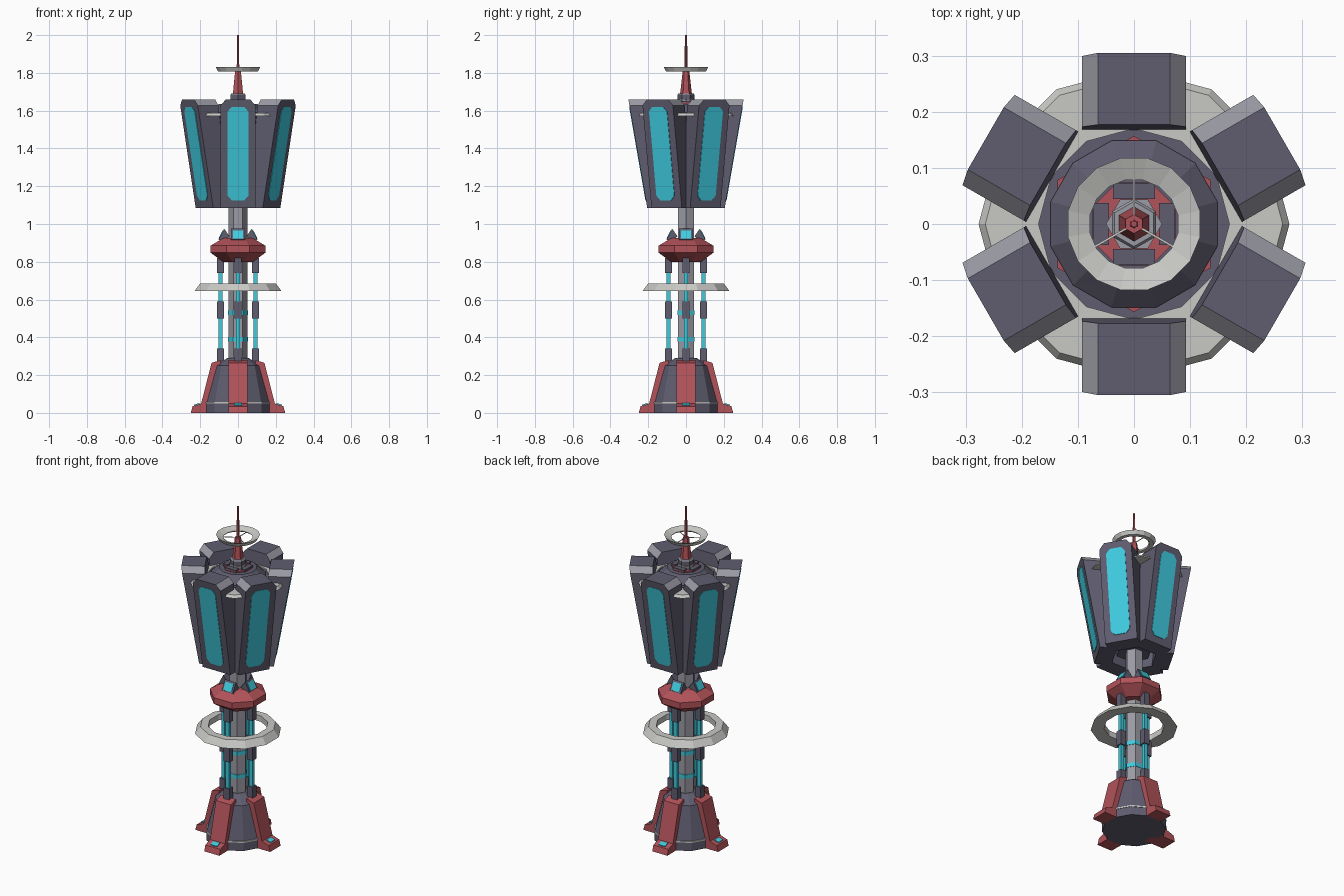
import bpy, math
from mathutils import Matrix, Vector

if "Cube" in bpy.data.objects:
    bpy.data.objects.remove(bpy.data.objects["Cube"])


def mat(name, col):
    m = bpy.data.materials.new(name)
    m.diffuse_color = (*col, 1)
    m.use_nodes = True
    m.node_tree.nodes["Principled BSDF"].inputs["Base Color"].default_value = m.diffuse_color
    return m


DARK = mat("dark slate", (0.115, 0.11, 0.16))
RED = mat("dull red", (0.44, 0.085, 0.1))
CYAN = mat("cyan glow", (0.05, 0.6, 0.74))
LIGHT = mat("pale grey", (0.58, 0.58, 0.56))
GREY = mat("mid grey", (0.33, 0.33, 0.38))


def make(name, verts, faces, *mats):
    me = bpy.data.meshes.new(name)
    me.from_pydata(verts, [], faces)
    for m in mats:
        me.materials.append(m)
    ob = bpy.data.objects.new(name, me)
    bpy.context.collection.objects.link(ob)
    return ob


def lathe(name, prof, n, m, flat=True, closed=False):
    """Turn an (r, z) profile into an n-sided solid, flats or corners on the axes."""
    off = math.pi / n if flat else 0
    verts = [(r * math.cos(off + 2 * math.pi * i / n), r * math.sin(off + 2 * math.pi * i / n), z)
             for r, z in prof for i in range(n)]
    k = len(prof)
    faces = []
    for j in range(k if closed else k - 1):
        a, b = j * n, (j + 1) % k * n
        for i in range(n):
            i2 = (i + 1) % n
            faces.append((a + i, a + i2, b + i2, b + i))
    if not closed:
        faces += [tuple(reversed(range(n))), tuple(range((k - 1) * n, k * n))]
    return make(name, verts, faces, m)


def loft(name, a, b, angle, *mats):
    """Solid between two matching outlines of (side, out, up) points, turned to an angle."""
    rot = Matrix.Rotation(angle - math.pi / 2, 3, 'Z')
    n = len(a)
    faces = [(i, (i + 1) % n, n + (i + 1) % n, n + i) for i in range(n)]
    faces += [tuple(reversed(range(n))), tuple(range(n, 2 * n))]
    ob = make(name, [tuple(rot @ Vector(p)) for p in list(a) + list(b)], faces, *mats)
    bpy.context.view_layer.objects.active = ob
    bpy.ops.object.mode_set(mode='EDIT')
    bpy.ops.mesh.select_all(action='SELECT')
    bpy.ops.mesh.normals_make_consistent(inside=False)
    bpy.ops.object.mode_set(mode='OBJECT')
    return ob


def prism(name, prof, hw, angle, *mats):
    return loft(name, [(-hw, r, z) for r, z in prof], [(hw, r, z) for r, z in prof], angle, *mats)


# base
lathe("base_body", [(0.175, 0), (0.175, 0.05), (0.125, 0.25), (0.06, 0.29)], 12, DARK)
lathe("base_trim", [(0.168, 0.05), (0.178, 0.05), (0.178, 0.058), (0.165, 0.058)], 12, LIGHT, closed=True)

# column and glowing bands
lathe("column", [(0.05, 0.27), (0.05, 1.66)], 6, GREY, flat=False)
for i, z in enumerate((0.39, 0.53)):
    lathe(f"column_band_{i}", [(0.053, z - 0.012), (0.053, z + 0.012)], 6, CYAN, flat=False)

# collar
lathe("collar", [(0.085, 0.80), (0.157, 0.848), (0.157, 0.885), (0.085, 0.925)], 8, RED)

# four-fold parts: legs, rods, lamps
for k in range(4):
    a = k * math.pi / 2
    prism(f"leg_{k}", [(0.09, 0.28), (0.14, 0.265), (0.195, 0.05), (0.24, 0.035), (0.25, 0), (0.12, 0)],
          0.05, a, RED)
    prism(f"foot_light_{k}", [(0.203, 0.045), (0.205, 0.052), (0.232, 0.043), (0.23, 0.036)], 0.022, a, CYAN)
    prism(f"rod_{k}", [(0.081, 0.28), (0.103, 0.28), (0.103, 0.84), (0.081, 0.84)], 0.011, a, CYAN)
    for j, (z0, z1) in enumerate(((0.27, 0.34), (0.5, 0.59), (0.74, 0.82))):
        prism(f"rod_clamp_{k}_{j}", [(0.074, z0), (0.11, z0), (0.11, z1), (0.074, z1)], 0.019, a, DARK)
    prism(f"lamp_{k}", [(0.045, 0.935), (0.08, 0.905), (0.103, 0.918), (0.073, 0.975)], 0.037, a, DARK)
    prism(f"lamp_lens_{k}", [(0.098, 0.921), (0.103, 0.924), (0.081, 0.966), (0.076, 0.963)], 0.027, a, CYAN)
    # blocks round the hub at the top
    prism(f"hub_block_{k}", [(0.045, 1.6), (0.073, 1.6), (0.073, 1.65), (0.045, 1.65)], 0.037, a, DARK)

# rings
lathe("lower_ring", [(0.165, 0.65), (0.238, 0.645), (0.208, 0.685), (0.165, 0.685)], 12, LIGHT, closed=True)
lathe("panel_ring", [(0.17, 1.572), (0.277, 1.572), (0.265, 1.588), (0.17, 1.588)], 12, LIGHT,
      flat=False, closed=True)
lathe("top_ring", [(0.08, 1.815), (0.12, 1.83), (0.108, 1.808), (0.085, 1.808)], 16, LIGHT, closed=True)


# outward leaning panels
Z0, Z1 = 1.085, 1.66


def outer(z):
    return 0.205 + 0.1 * (z - Z0) / (Z1 - Z0)


def inner(z):
    return 0.11 + 0.067 * (z - Z0) / (Z1 - Z0)


frame = [(-0.093, Z0), (0.093, Z0), (0.093, 1.627), (0.064, Z1), (-0.064, Z1), (-0.093, 1.627)]
W, C = 0.055, 0.022
win = [(-W + C, 1.125), (W - C, 1.125), (W, 1.15), (W, 1.595), (W - C, 1.62),
       (-W + C, 1.62), (-W, 1.595), (-W, 1.15)]
for k in range(6):
    a = math.radians(30 + 60 * k)
    p = loft(f"panel_{k}", [(x, inner(z), z) for x, z in frame],
             [(x, outer(z), z) for x, z in frame], a, DARK, GREY)
    # pale top corners
    for f in p.data.polygons:
        if 0.3 < f.normal.z < 0.9:
            f.material_index = 1
    loft(f"panel_window_{k}", [(x, outer(z) - 0.003, z) for x, z in win],
         [(x, outer(z) + 0.003, z) for x, z in win], a, CYAN)

# core between the panels and its stepped cap
lathe("panel_core", [(0.1, 1.12), (0.195, 1.58)], 6, DARK, flat=False)
lathe("cap_plate", [(0.157, 1.56), (0.157, 1.585)], 6, RED)
lathe("cap_cone", [(0.154, 1.58), (0.154, 1.59), (0.105, 1.635), (0.085, 1.635)], 12, DARK)
lathe("cap_disc", [(0.08, 1.62), (0.08, 1.642)], 8, RED)

# hub, mast and antenna
lathe("hub", [(0.045, 1.63), (0.045, 1.685)], 6, DARK)
lathe("hub_top", [(0.045, 1.685), (0.04, 1.692)], 6, GREY)
lathe("mast", [(0.031, 1.69), (0.017, 1.815)], 6, RED)
lathe("antenna", [(0.008, 1.81), (0.006, 2.0)], 6, RED)
# thin struts holding the top ring
for k in range(3):
    prism(f"ring_strut_{k}", [(0.01, 1.811), (0.09, 1.811), (0.09, 1.814), (0.01, 1.814)], 0.002,
          math.radians(90 + 120 * k), LIGHT)
